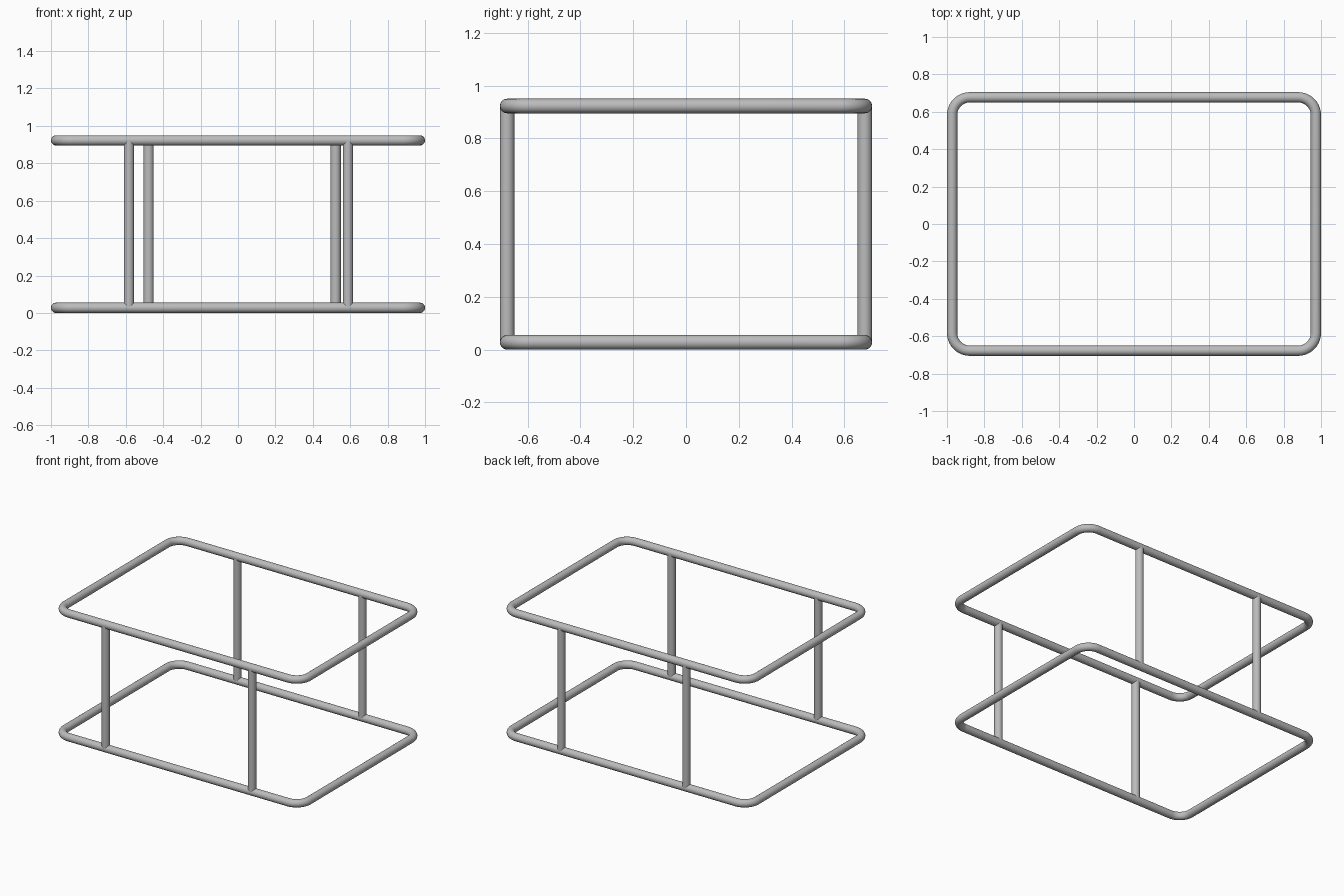
import bpy, bmesh
from math import cos, sin, pi
from mathutils import Vector

HALF_X, HALF_Y, HEIGHT = 1.0, 0.705, 0.95
TUBE = 0.0275      # tube radius
BEND = 0.095       # corner radius on the tube's centre line
SIDES = 24
CORNER_STEPS = 10

cube = bpy.data.objects.get("Cube")
if cube:
    bpy.data.objects.remove(cube, do_unlink=True)

steel = bpy.data.materials.new("grey steel")
steel.use_nodes = True
colour = (0.5, 0.5, 0.5, 1)
steel.diffuse_color = colour
steel.node_tree.nodes["Principled BSDF"].inputs["Base Color"].default_value = colour


def finish(name, bm, location):
    bmesh.ops.recalc_face_normals(bm, faces=bm.faces)
    mesh = bpy.data.meshes.new(name)
    bm.to_mesh(mesh)
    bm.free()
    mesh.materials.append(steel)
    obj = bpy.data.objects.new(name, mesh)
    obj.location = location
    bpy.context.collection.objects.link(obj)
    bpy.ops.object.select_all(action="DESELECT")
    obj.select_set(True)
    bpy.context.view_layer.objects.active = obj
    bpy.ops.object.shade_smooth_by_angle()


# Closed tube bent into a rounded rectangle
def rail(name, z):
    bm = bmesh.new()
    rings = []
    cx, cy = HALF_X - TUBE - BEND, HALF_Y - TUBE - BEND
    for corner, (sx, sy) in enumerate([(1, 1), (-1, 1), (-1, -1), (1, -1)]):
        for step in range(CORNER_STEPS + 1):
            a = (corner + step / CORNER_STEPS) * pi / 2
            out = Vector((cos(a), sin(a), 0))
            centre = Vector((sx * cx, sy * cy, 0)) + out * BEND
            ring = []
            for k in range(SIDES):
                t = 2 * pi * k / SIDES
                ring.append(bm.verts.new(centre + TUBE * (out * cos(t) + Vector((0, 0, sin(t))))))
            rings.append(ring)
    for i, ring in enumerate(rings):
        after = rings[(i + 1) % len(rings)]
        for k in range(SIDES):
            n = (k + 1) % SIDES
            bm.faces.new((ring[k], ring[n], after[n], after[k]))
    finish(name, bm, (0, 0, z))


# Upright running between the centre lines of the two rails
def post(name, x, y):
    bm = bmesh.new()
    bmesh.ops.create_cone(bm, cap_ends=True, segments=SIDES, radius1=TUBE,
                          radius2=TUBE, depth=HEIGHT - 2 * TUBE)
    finish(name, bm, (x, y, HEIGHT / 2))


rail("bottom_rail", TUBE)
rail("top_rail", HEIGHT - TUBE)

rail_y = HALF_Y - TUBE
post("front_right_post", -0.583, -rail_y)
post("front_left_post", 0.588, -rail_y)
post("back_right_post", -0.478, rail_y)
post("back_left_post", 0.522, rail_y)
